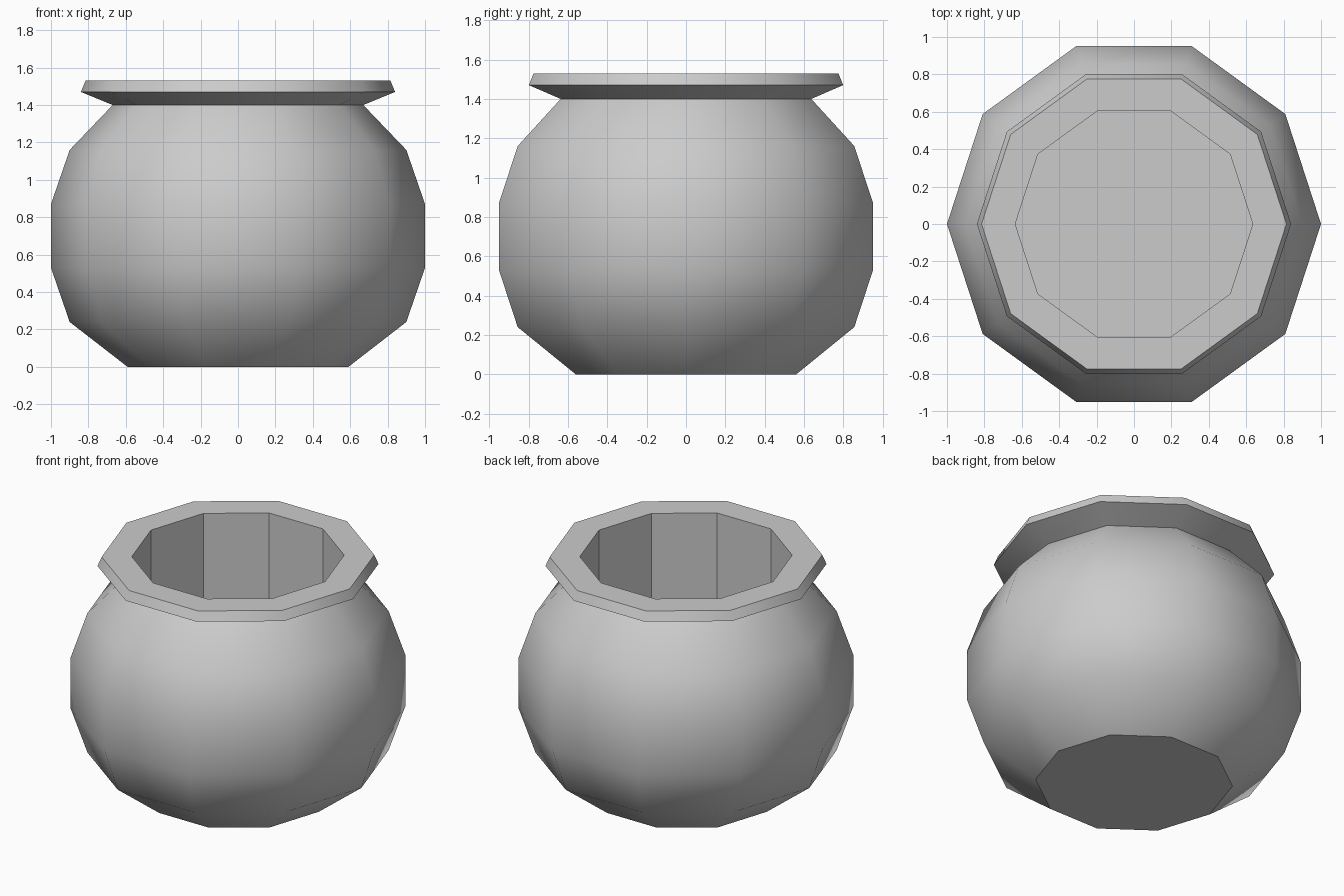
import bpy, bmesh
from math import cos, sin, pi, radians

if "Cube" in bpy.data.objects:
    bpy.data.objects.remove(bpy.data.objects["Cube"])

SIDES = 10
# (radius, height): outer body, flared rim, then down the straight inner wall
PROFILE = [(0.59, 0), (0.90, 0.24), (1.0, 0.53), (1.0, 0.87), (0.90, 1.16),
           (0.67, 1.40), (0.84, 1.47), (0.815, 1.53), (0.635, 1.53), (0.635, 0.2)]

# Pot: ten-sided lathe with a corner on the x axis
bm = bmesh.new()
rings = [[bm.verts.new((r * cos(2 * pi * i / SIDES), r * sin(2 * pi * i / SIDES), z))
          for i in range(SIDES)] for r, z in PROFILE]
for lo, hi in zip(rings, rings[1:]):
    for i in range(SIDES):
        j = (i + 1) % SIDES
        bm.faces.new((lo[i], lo[j], hi[j], hi[i]))

# Underside and inner floor
bm.faces.new(rings[0][::-1])
bm.faces.new(rings[-1])
bmesh.ops.recalc_face_normals(bm, faces=bm.faces)

mesh = bpy.data.meshes.new("pot")
bm.to_mesh(mesh)
bm.free()
pot = bpy.data.objects.new("pot", mesh)
bpy.context.collection.objects.link(pot)

# Soft vertical curve, crisp panel edges
bpy.context.view_layer.objects.active = pot
pot.select_set(True)
bpy.ops.object.shade_smooth_by_angle(angle=radians(35))
